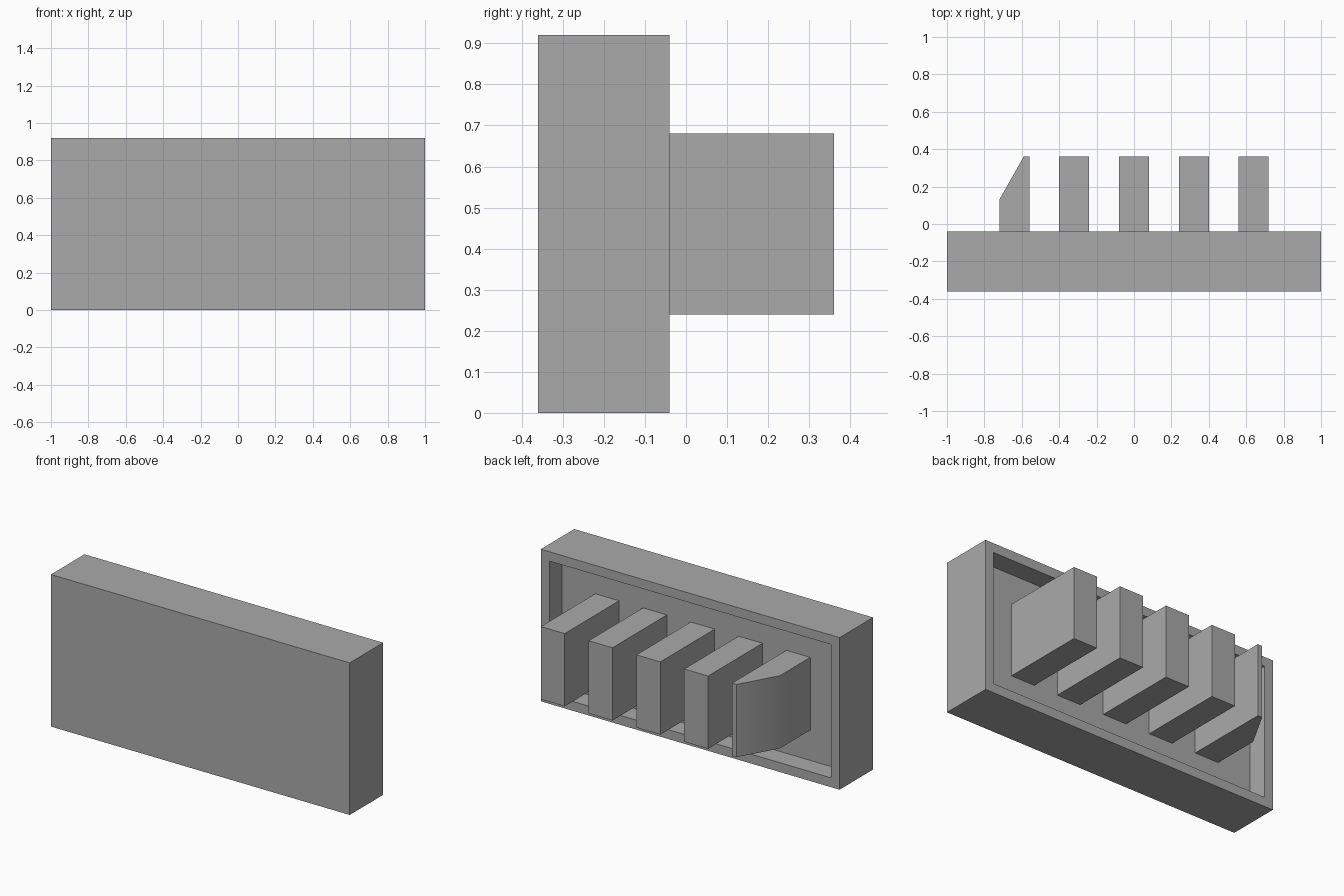
import bpy
import bmesh
import math
from mathutils import Vector

default = bpy.data.objects.get("Cube")
if default:
    bpy.data.objects.remove(default, do_unlink=True)

GREY = (0.4, 0.4, 0.4, 1.0)
grey = bpy.data.materials.new("plain grey")
grey.use_nodes = True
grey.diffuse_color = GREY
grey.node_tree.nodes["Principled BSDF"].inputs["Base Color"].default_value = GREY


def add_object(name, bm):
    bmesh.ops.recalc_face_normals(bm, faces=bm.faces)
    mesh = bpy.data.meshes.new(name)
    bm.to_mesh(mesh)
    bm.free()
    mesh.materials.append(grey)
    obj = bpy.data.objects.new(name, mesh)
    bpy.context.collection.objects.link(obj)
    return obj


def extrude_outline(name, outline, bottom, top):
    """Raise a flat x-y outline into a prism between two heights."""
    bm = bmesh.new()
    face = bm.faces.new([bm.verts.new((x, y, bottom)) for x, y in outline])
    result = bmesh.ops.extrude_face_region(bm, geom=[face])
    raised = [v for v in result["geom"] if isinstance(v, bmesh.types.BMVert)]
    bmesh.ops.translate(bm, verts=raised, vec=(0, 0, top - bottom))
    return add_object(name, bm)


# Housing: a slab with a shallow tray sunk into its back
FRONT, RIM, FLOOR, BACK = -0.36, -0.04, -0.16, 0.36
HEIGHT, BORDER = 0.92, 0.08
bm = bmesh.new()
bmesh.ops.create_cube(bm, size=1)
bmesh.ops.scale(bm, vec=(2, RIM - FRONT, HEIGHT), verts=bm.verts)
bmesh.ops.translate(bm, vec=(0, (FRONT + RIM) / 2, HEIGHT / 2), verts=bm.verts)
bm.normal_update()
back_face = max(bm.faces, key=lambda f: f.normal.y)
bmesh.ops.inset_region(bm, faces=[back_face], thickness=BORDER)
sunk = bmesh.ops.extrude_face_region(bm, geom=[back_face])
bmesh.ops.translate(bm, vec=Vector((0, FLOOR - RIM, 0)),
                    verts=[v for v in sunk["geom"] if isinstance(v, bmesh.types.BMVert)])
if back_face.is_valid:
    bmesh.ops.delete(bm, geom=[back_face], context="FACES_ONLY")
add_object("housing", bm)

# Row of upright blocks standing in the tray
LOW, HIGH, HALF, PITCH = 0.24, 0.68, 0.08, 0.32
for i in range(-1, 3):
    x = i * PITCH
    extrude_outline(f"block_{i + 2}",
                    [(x - HALF, FLOOR), (x + HALF, FLOOR), (x + HALF, BACK), (x - HALF, BACK)],
                    LOW, HIGH)

# End block with a slanted outer tip
x = -2 * PITCH
SLANT = 0.13
slanted = extrude_outline("slanted_block",
                          [(x - HALF, FLOOR), (x + HALF, FLOOR), (x + HALF, BACK),
                           (x - HALF + SLANT, BACK), (x - HALF, SLANT)],
                          LOW, HIGH)
bpy.ops.object.select_all(action="DESELECT")
slanted.select_set(True)
bpy.context.view_layer.objects.active = slanted
bpy.ops.object.shade_smooth_by_angle(angle=math.radians(35))
